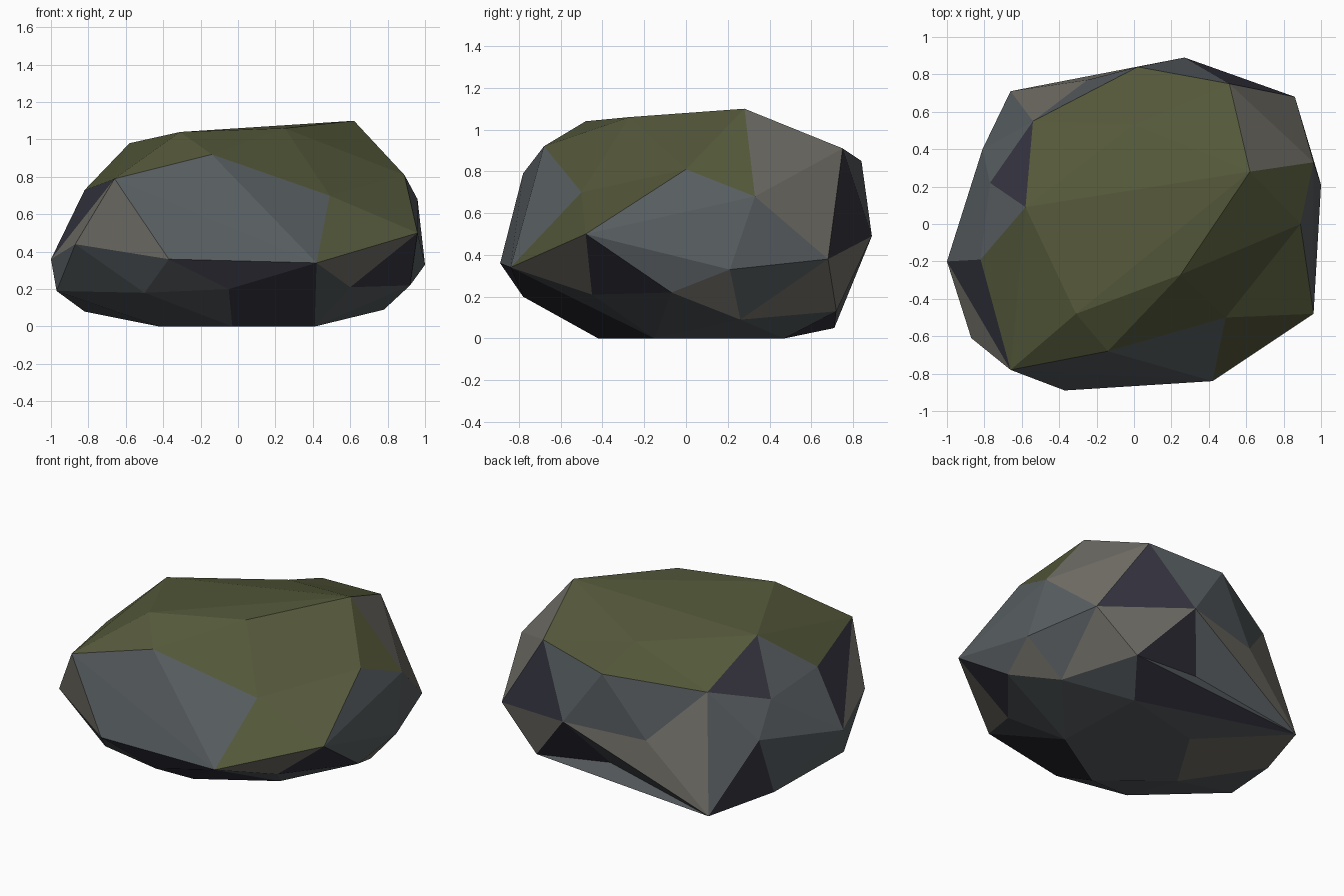
import bpy, bmesh
from mathutils import Vector

if "Cube" in bpy.data.objects:
    bpy.data.objects.remove(bpy.data.objects["Cube"])

# Corner points of the boulder
PTS = [
    (-.66, -.78, .79), (-.14, -.68, .92), (.49, -.50, .70), (.42, -.84, .34),
    (-.37, -.89, .36), (-.87, -.61, .44), (.96, -.48, .50), (-.31, -.48, 1.04),
    (.25, -.27, 1.06), (.62, .28, 1.10), (.89, 0, .81), (.96, .33, .68),
    (1.0, .21, .33), (.86, .68, .38), (.51, .75, .91), (.27, .89, .49),
    (.02, .84, .85), (-.54, .55, .77), (-.58, .09, .98), (-.77, .22, .66),
    (-.82, -.19, .73), (-.97, -.25, .19), (-.82, .26, .08), (-.81, .40, .47),
    (-.25, .77, .46), (.58, .72, .13), (.08, .67, .19), (-.03, -.42, 0),
    (.41, -.15, 0), (-.05, -.78, .20), (-.50, -.66, .18), (-.42, -.10, 0),
    (-.155, .33, 0), (.39, .47, 0), (.92, -.07, .22), (.78, .26, .09),
    (.60, -.45, .21), (-1.0, -.20, .36), (-.66, .71, .05), (0, .53, .95),
]
DENTS = (2, 24, 26, 39)      # corners that sit slightly inside the hull
WARM = [(0, 4, 5), (0, 5, 20), (9, 11, 14), (11, 13, 14), (17, 23, 24),
        (13, 15, 25), (15, 25, 26), (24, 26, 38), (12, 34, 35), (13, 25, 35),
        (3, 6, 36), (22, 32, 38), (22, 31, 32)]
DARK = [(14, 13, 15), (17, 18, 19), (5, 20, 37), (22, 23, 38), (25, 26, 33),
        (26, 32, 33), (3, 4, 29), (3, 29, 36), (28, 29, 36), (27, 28, 29),
        (6, 34, 36)]


def material(name, rgb):
    m = bpy.data.materials.new(name)
    m.diffuse_color = (*rgb, 1)
    m.use_nodes = True
    m.node_tree.nodes["Principled BSDF"].inputs["Base Color"].default_value = m.diffuse_color
    return m


mesh = bpy.data.meshes.new("boulder")
for name, rgb in (("slate", (.098, .112, .120)), ("moss", (.089, .098, .042)),
                  ("warm_stone", (.170, .162, .138)), ("dark_stone", (.038, .037, .054))):
    mesh.materials.append(material(name, rgb))

# Faceted shell: hull with dented corners pushed out, then set back in place
pts = [Vector(p) for p in PTS]
centre = Vector((0, 0, .5))
bm = bmesh.new()
verts = [bm.verts.new(centre + (p - centre) * (1.12 if i in DENTS else 1))
         for i, p in enumerate(pts)]
bmesh.ops.convex_hull(bm, input=verts)
for i in DENTS:
    verts[i].co = pts[i]
bmesh.ops.delete(bm, geom=[v for v in bm.verts if not v.link_faces], context='VERTS')
bmesh.ops.recalc_face_normals(bm, faces=bm.faces)
bm.normal_update()

# Odd-coloured stone facets, then moss on everything facing up
for index, facets in ((2, WARM), (3, DARK)):
    for tri in facets:
        spot = sum((pts[i] for i in tri), Vector()) / 3
        min(bm.faces, key=lambda f: (f.calc_center_median() - spot).length).material_index = index
for f in bm.faces:
    f.smooth = False
    if f.normal.z > .61:
        f.material_index = 1

bm.to_mesh(mesh)
bm.free()
bpy.context.collection.objects.link(bpy.data.objects.new("boulder", mesh))
